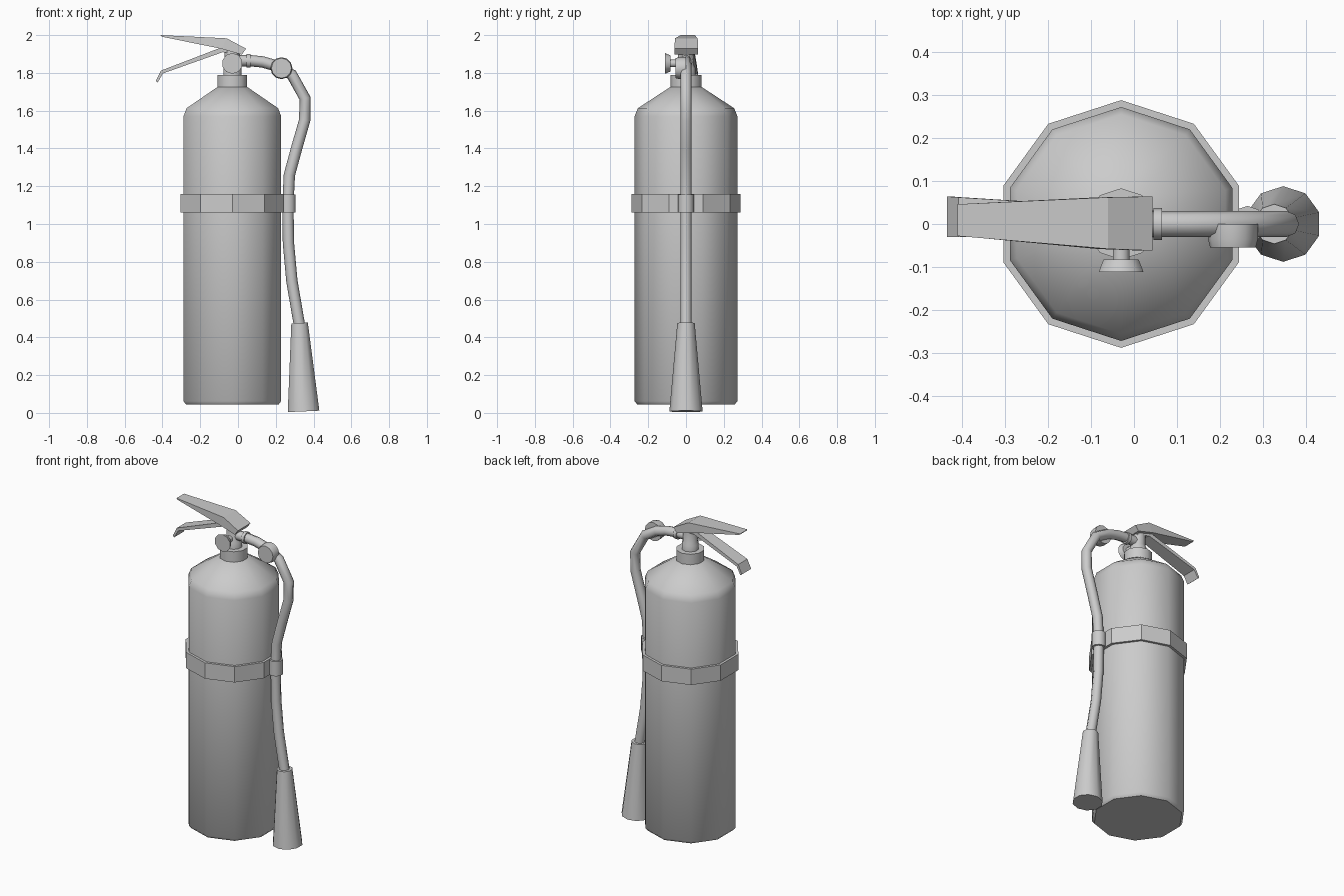
import bpy, bmesh, math
from mathutils import Vector, Matrix

if "Cube" in bpy.data.objects:
    bpy.data.objects.remove(bpy.data.objects["Cube"])

CX = -0.03  # axis of the tank


def finish(name, bm, smooth=None):
    bmesh.ops.recalc_face_normals(bm, faces=bm.faces)
    me = bpy.data.meshes.new(name)
    bm.to_mesh(me)
    bm.free()
    ob = bpy.data.objects.new(name, me)
    bpy.context.collection.objects.link(ob)
    if smooth:
        bpy.ops.object.select_all(action='DESELECT')
        ob.select_set(True)
        bpy.context.view_layer.objects.active = ob
        bpy.ops.object.shade_smooth_by_angle(angle=math.radians(smooth))
    return ob


def lathe(name, profile, start=(0, 0, 0), axis=(0, 0, 1), sides=10, smooth=40):
    """Capped solid of revolution; profile holds (radius, distance along axis)."""
    bm = bmesh.new()
    rot = Vector((0, 0, 1)).rotation_difference(Vector(axis)).to_matrix().to_4x4()
    mat = Matrix.Translation(start) @ rot
    rings = []
    for r, h in profile:
        angles = [math.pi / 2 + i * math.tau / sides for i in range(sides)]
        rings.append([bm.verts.new(mat @ Vector((r * math.cos(a), r * math.sin(a), h)))
                      for a in angles])
    for a, b in zip(rings, rings[1:]):
        for i in range(sides):
            j = (i + 1) % sides
            bm.faces.new((a[i], a[j], b[j], b[i]))
    bm.faces.new(rings[0])
    bm.faces.new(rings[-1])
    return finish(name, bm, smooth)


def slab(name, stations):
    """Boxy loft; each station is (top xz, bottom xz, y min, y max)."""
    bm = bmesh.new()
    rings = []
    for (tx, tz), (bx, bz), y0, y1 in stations:
        rings.append([bm.verts.new(v) for v in
                      ((tx, y0, tz), (tx, y1, tz), (bx, y1, bz), (bx, y0, bz))])
    for a, b in zip(rings, rings[1:]):
        for i in range(4):
            j = (i + 1) % 4
            bm.faces.new((a[i], a[j], b[j], b[i]))
    bm.faces.new(rings[0])
    bm.faces.new(rings[-1])
    return finish(name, bm)


# Tank, its strap and neck
lathe("tank", [(0.258, 0.045), (0.272, 0.062), (0.272, 1.57), (0.255, 1.613), (0.085, 1.724)],
      (CX, 0, 0), smooth=50)
lathe("strap", [(0.288, 1.06), (0.288, 1.16)], (CX, 0, 0), smooth=20)
lathe("neck_collar", [(0.083, 1.715), (0.083, 1.79)], (CX, 0, 0))
lathe("valve", [(0.05, 1.78), (0.05, 1.825), (0.043, 1.84), (0.043, 1.93)], (CX, 0, 0))

# Pressure gauge facing the front
lathe("gauge_stem", [(0.02, 0), (0.02, 0.09)], (CX, 0, 1.85), (0, -1, 0))
lathe("gauge", [(0.043, 0.083), (0.055, 0.112)], (CX, 0, 1.85), (0, -1, 0))

# Squeeze handle and carry lever
slab("top_handle", [
    ((-0.41, 2.0), (-0.405, 1.992), -0.028, 0.046),
    ((-0.06, 1.983), (-0.085, 1.927), -0.058, 0.062),
    ((0.043, 1.928), (0.02, 1.897), -0.062, 0.064)])
slab("lower_lever", [
    ((0.0, 1.925), (0.0, 1.895), -0.032, 0.036),
    ((-0.085, 1.936), (-0.08, 1.91), -0.032, 0.042),
    ((-0.408, 1.812), (-0.398, 1.797), -0.03, 0.062),
    ((-0.435, 1.757), (-0.425, 1.749), -0.03, 0.064)])

# Hose swept along its path
path = [(-0.03, 1.865), (0.06, 1.865), (0.13, 1.858), (0.20, 1.838), (0.285, 1.79),
        (0.355, 1.665), (0.353, 1.55), (0.31, 1.40), (0.272, 1.26), (0.264, 1.10),
        (0.267, 0.90), (0.285, 0.70), (0.326, 0.46)]
cu = bpy.data.curves.new("hose", 'CURVE')
cu.dimensions = '3D'
cu.bevel_depth = 0.03
cu.bevel_resolution = 2
cu.use_fill_caps = True
sp = cu.splines.new('POLY')
sp.points.add(len(path) - 1)
for p, (x, z) in zip(sp.points, path):
    p.co = (x, 0, z, 1)
hose = bpy.data.objects.new("hose", cu)
bpy.context.collection.objects.link(hose)
bpy.ops.object.select_all(action='DESELECT')
hose.select_set(True)
bpy.context.view_layer.objects.active = hose
bpy.ops.object.convert(target='MESH')
bpy.ops.object.shade_smooth_by_angle(angle=math.radians(60))

# Hose fittings: coupling ring, round knob and strap clip
lathe("hose_coupling", [(0.037, 0), (0.037, 0.02)], (0.045, 0, 1.864), (1, 0, 0))
lathe("hose_knob", [(0.058, 0), (0.058, 0.035), (0.053, 0.055)], (0.23, 0, 1.825),
      (0, -1, 0), sides=12)
lathe("hose_clip", [(0.042, 1.062), (0.042, 1.155)], (0.264, 0, 0))

# Discharge horn, slightly tilted
top, bottom = Vector((0.326, 0, 0.476)), Vector((0.347, 0, 0.008))
lathe("horn", [(0.046, 0), (0.088, (bottom - top).length)], top, bottom - top)
